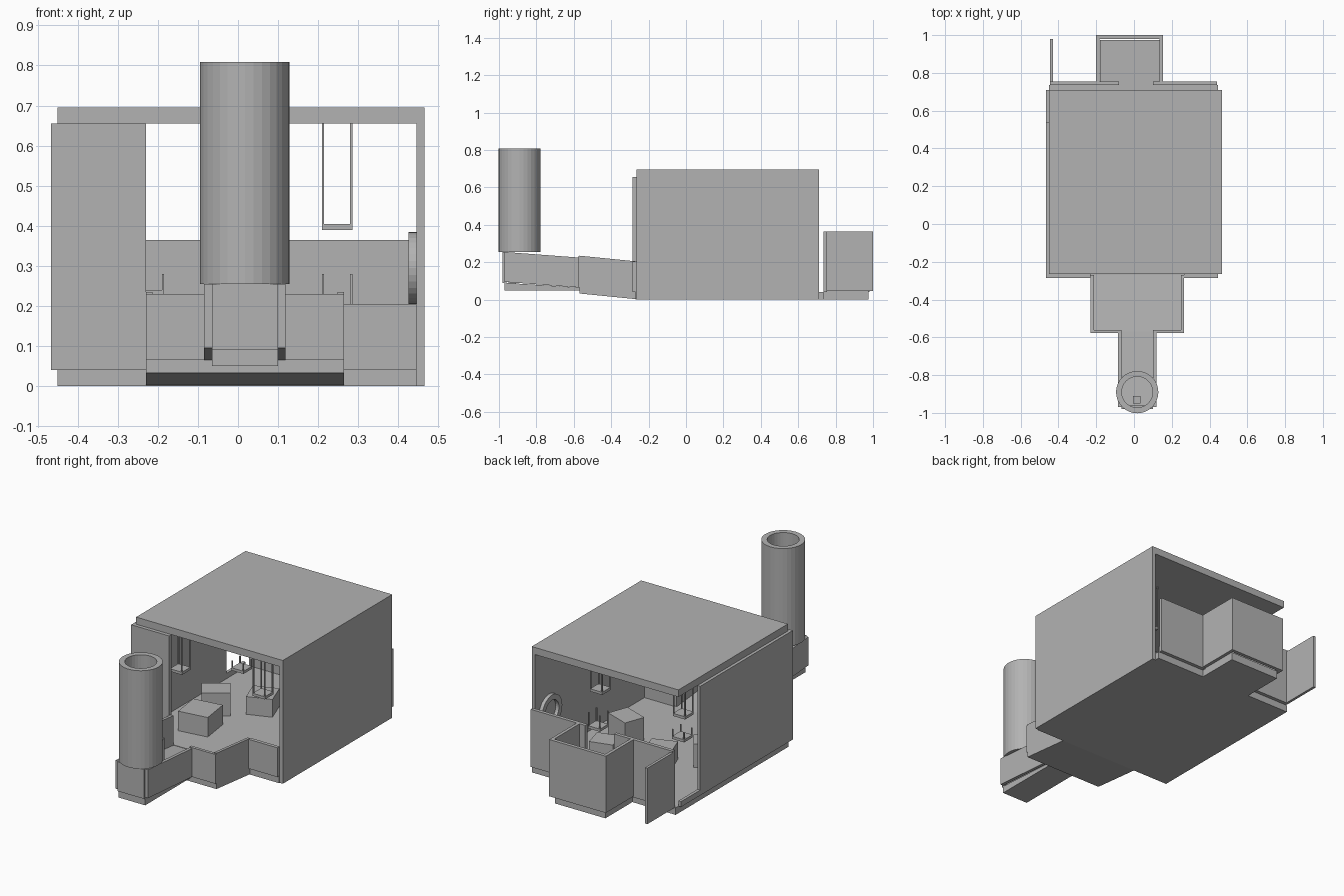
import bpy, bmesh, math
from mathutils import Matrix, Vector

cube = bpy.data.objects.get("Cube")
if cube:
    bpy.data.objects.remove(cube, do_unlink=True)

grey = bpy.data.materials.new("plain grey")
grey.use_nodes = True
grey.diffuse_color = (0.45, 0.45, 0.45, 1)
grey.node_tree.nodes["Principled BSDF"].inputs["Base Color"].default_value = (0.45, 0.45, 0.45, 1)


def finish(name, bm):
    bmesh.ops.recalc_face_normals(bm, faces=bm.faces)
    mesh = bpy.data.meshes.new(name)
    bm.to_mesh(mesh)
    bm.free()
    mesh.materials.append(grey)
    obj = bpy.data.objects.new(name, mesh)
    bpy.context.collection.objects.link(obj)
    return obj


def add_box(bm, x, y, z, rise=(0, 0)):
    """Box from ranges; rise lifts the bottom and top edges at the front end."""
    verts = bmesh.ops.create_cube(bm, size=1)["verts"]
    for v in verts:
        i, j, k = (int(c > 0) for c in v.co)
        v.co = (x[i], y[j], z[k] + (0 if j else rise[k]))
    return verts


def box(name, x, y, z, rise=(0, 0)):
    bm = bmesh.new()
    add_box(bm, x, y, z, rise)
    return finish(name, bm)


def tube(name, centre, outer, inner, length, axis="Z", sides=32):
    """Hollow cylinder starting at centre and running along the axis."""
    bm = bmesh.new()
    turn = Matrix.Rotation(math.pi / 2, 4, "Y") if axis == "X" else Matrix()
    rings = []
    for r, h in ((outer, 0), (outer, length), (inner, length), (inner, 0)):
        ring = []
        for i in range(sides):
            a = math.tau * i / sides
            co = turn @ Vector((r * math.cos(a), r * math.sin(a), h))
            ring.append(bm.verts.new(co + Vector(centre)))
        rings.append(ring)
    for k in range(4):
        a, b = rings[k], rings[(k + 1) % 4]
        for i in range(sides):
            j = (i + 1) % sides
            bm.faces.new((a[i], a[j], b[j], b[i]))
    return finish(name, bm)


# Main shell
box("floor", (-0.45, 0.445), (-0.27, 0.735), (0, 0.04))
box("roof", (-0.45, 0.465), (-0.265, 0.71), (0.655, 0.695))
box("left_wall", (0.445, 0.465), (-0.265, 0.71), (0, 0.695))
box("right_wall", (-0.467, -0.45), (-0.285, 0.54), (0.04, 0.655))
box("front_panel", (-0.45, -0.23), (-0.285, -0.265), (0.04, 0.655))
box("front_low_wall", (0.265, 0.445), (-0.285, -0.265), (0.04, 0.205))
box("door_sill", (-0.467, -0.45), (0.54, 0.71), (0.04, 0.07))

# Front bay with a floor that climbs toward the front
slope = (0.03, 0.03)
bay_y = (-0.57, -0.27)
box("bay_floor", (-0.23, 0.265), bay_y, (0.003, 0.038), slope)
for side, x in (("right", (-0.23, -0.213)), ("left", (0.248, 0.265))):
    box("bay_wall_" + side, x, bay_y, (0.038, 0.205), slope)
for side, x in (("right", (-0.23, -0.065)), ("left", (0.1, 0.265))):
    box("bay_front_" + side, x, (-0.577, -0.56), (0.065, 0.23))

# Passage leading to the chimney
lane_y = (-0.97, -0.57)
box("passage_floor", (-0.065, 0.1), lane_y, (0.05, 0.065), (0, 0.025))
for side, x in (("right", (-0.085, -0.065)), ("left", (0.1, 0.118))):
    box("passage_wall_" + side, x, lane_y, (0.065, 0.225), slope)
box("passage_front", (-0.065, 0.1), (-0.98, -0.96), (0.09, 0.255))
tube("chimney", (0.017, -0.89, 0.255), 0.112, 0.082, 0.553)
box("hearth_block", (-0.005, 0.035), (-0.95, -0.91), (0.08, 0.13))

# Back wall and alcove
for side, x in (("right", (-0.445, -0.08)), ("left", (0.1, 0.44))):
    box("back_wall_" + side, x, (0.735, 0.755), (0.04, 0.365))
alcove_z = (0.045, 0.365)
box("alcove_floor", (-0.18, 0.135), (0.735, 0.975), (0, 0.045))
box("alcove_back", (-0.2, 0.153), (0.98, 1.0), alcove_z)
for side, x in (("right", (-0.2, -0.182)), ("left", (0.135, 0.153))):
    box("alcove_wall_" + side, x, (0.755, 0.98), alcove_z)
box("open_door", (-0.445, -0.43), (0.755, 0.98), (0.04, 0.355))

# Round frame on the inside of the left wall
tube("wall_ring", (0.425, 0.585, 0.295), 0.09, 0.06, 0.02, "X")


def basket(name, x, y, bottom, top):
    """Square tray with four thin corner rods."""
    bm = bmesh.new()
    h, t = 0.038, 0.006
    add_box(bm, (x - h, x + h), (y - h, y + h), (bottom, bottom + 0.015))
    for sx in (-1, 1):
        for sy in (-1, 1):
            cx, cy = x + sx * (h - t / 2), y + sy * (h - t / 2)
            add_box(bm, (cx - t / 2, cx + t / 2), (cy - t / 2, cy + t / 2),
                    (bottom + 0.01, top))
    finish(name, bm)


# Hanging baskets and the matching low ones
for x in (-0.27, 0.247):
    for y in (-0.13, 0.41):
        basket("hanging_basket", x, y, 0.39, 0.655)
basket("low_basket", 0.247, 0.43, 0.19, 0.28)
basket("low_basket", -0.222, 0.35, 0.225, 0.28)


def block(name, x, y, w, d, top, angle):
    """Furniture block, turned about its own upright axis."""
    obj = box(name, (-w / 2, w / 2), (-d / 2, d / 2), (0.04, top))
    obj.location = (x, y, 0)
    obj.rotation_euler.z = math.radians(angle)


block("front_crate", -0.22, -0.02, 0.17, 0.17, 0.15, 8)
block("middle_crate", -0.27, 0.19, 0.15, 0.12, 0.17, 35)
block("rear_crate", -0.08, 0.335, 0.14, 0.14, 0.14, 20)
block("left_crate", 0.24, 0.19, 0.15, 0.12, 0.17, -20)
block("left_rear_crate", 0.19, 0.45, 0.13, 0.12, 0.15, 15)
